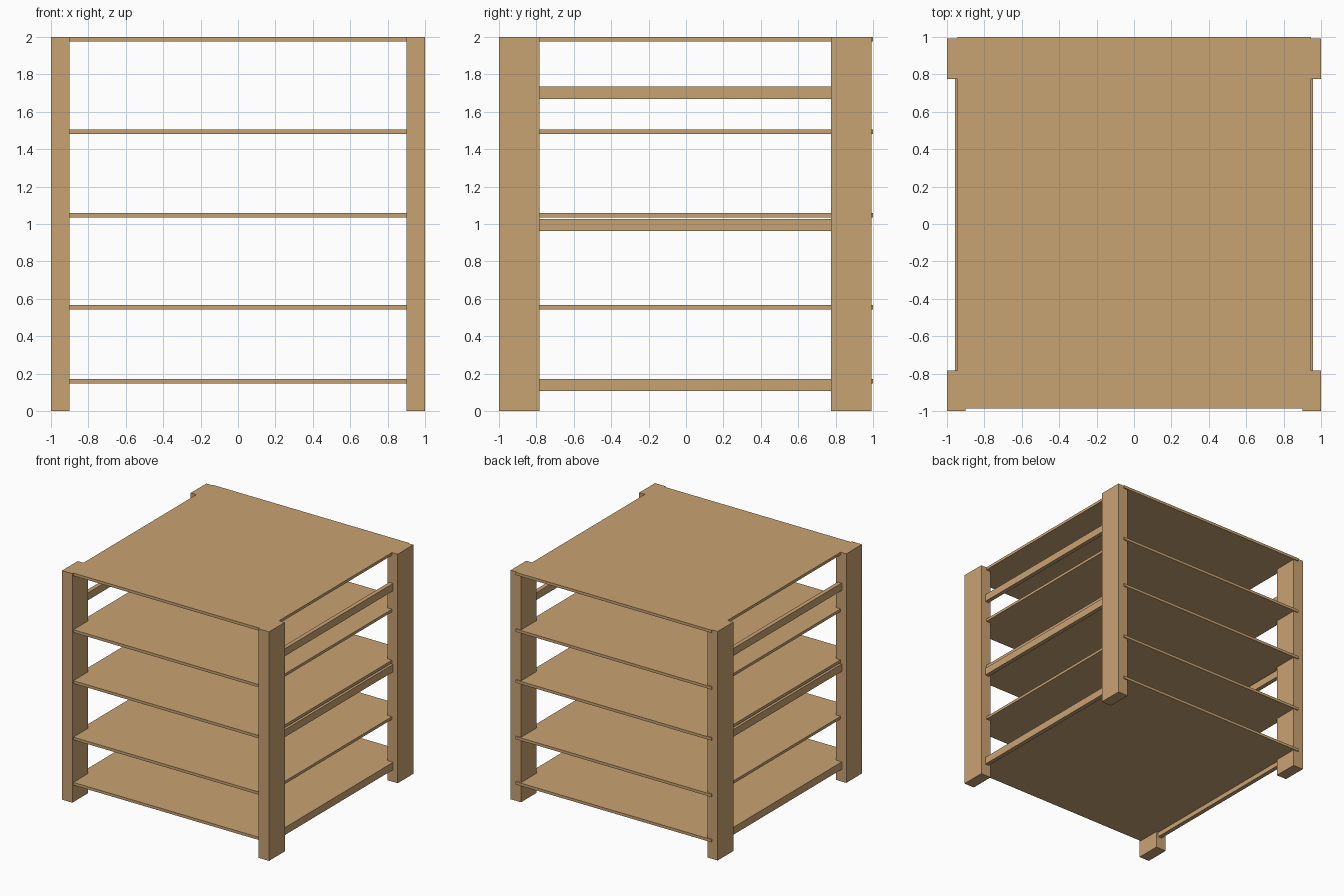
import bpy

if "Cube" in bpy.data.objects:
    bpy.data.objects.remove(bpy.data.objects["Cube"])

wood = bpy.data.materials.new("tan wood")
wood.diffuse_color = (0.584, 0.366, 0.171, 1.0)
wood.use_nodes = True
wood.node_tree.nodes["Principled BSDF"].inputs["Base Color"].default_value = wood.diffuse_color


def box(name, x, y, z):
    """Axis-aligned box from (min, max) ranges."""
    bpy.ops.mesh.primitive_cube_add(size=1)
    ob = bpy.context.object
    ob.name = name
    for v in ob.data.vertices:
        for i, (lo, hi) in enumerate((x, y, z)):
            v.co[i] = lo if v.co[i] < 0 else hi
    ob.data.materials.append(wood)
    return ob


FRONT = (-1.0, -0.783)
BACK = (0.775, 0.991)

for side, label in ((-1, "left"), (1, "right")):
    # Corner posts
    px = sorted((side * 0.9, side * 1.0))
    box(f"front_{label}_post", px, FRONT, (0, 2))
    box(f"back_{label}_post", px, BACK, (0, 2))
    # Side rails, let into the posts
    rx = sorted((side * 0.92, side * 0.957))
    for n, top in enumerate((0.172, 1.027, 1.734)):
        box(f"{label}_side_rail_{n + 1}", rx, (-0.83, 0.82), (top - 0.065, top))

# Shelves, with back edge just proud of the posts
for n, top in enumerate((0.172, 0.567, 1.06, 1.505, 2.0)):
    box(f"shelf_{n + 1}", (-0.945, 0.945), (-0.986, 1.0), (top - 0.024, top))
